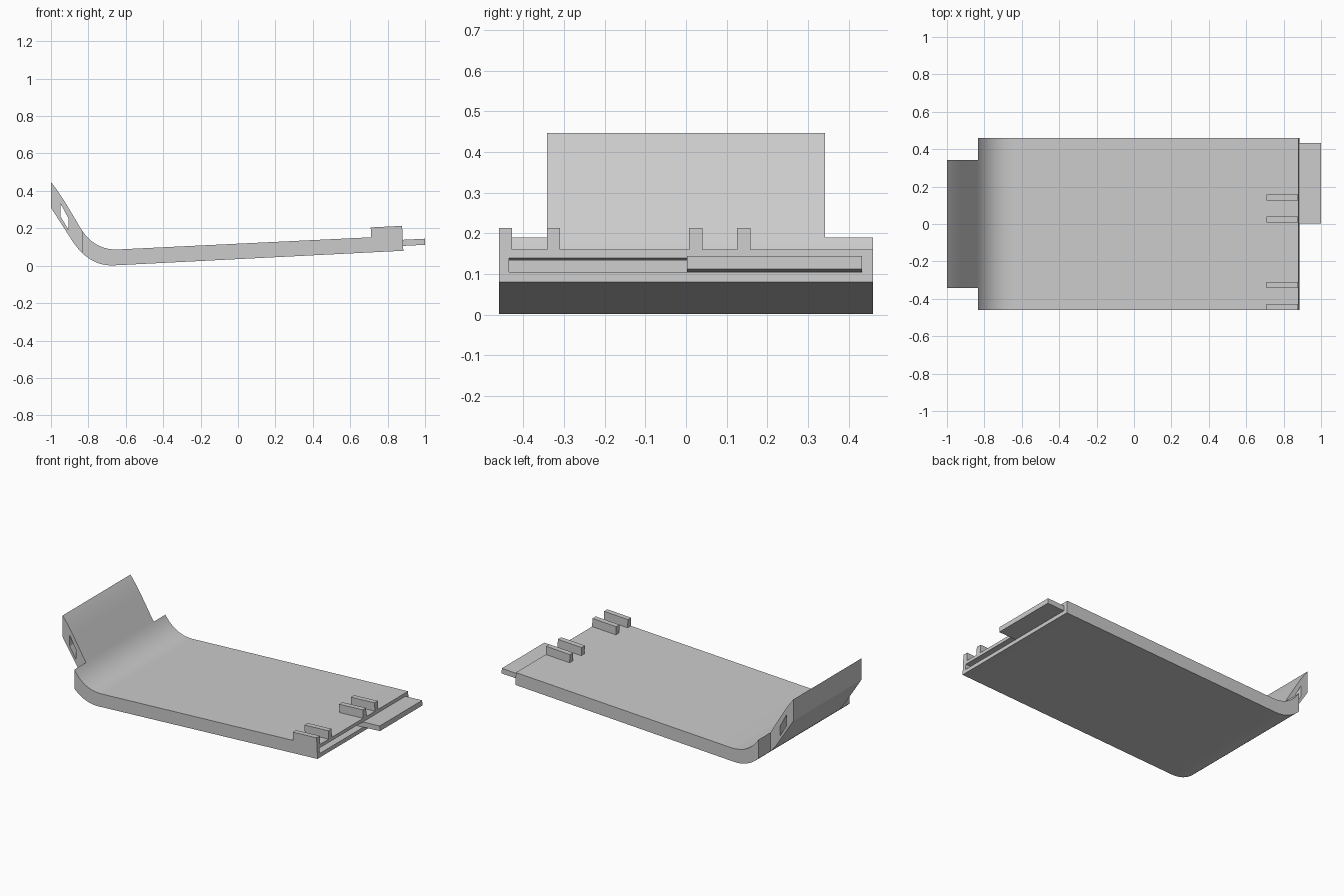
import bpy, bmesh
from mathutils import Vector

cube = bpy.data.objects.get("Cube")
if cube:
    bpy.data.objects.remove(cube, do_unlink=True)

grey = bpy.data.materials.new("mid_grey")
grey.use_nodes = True
GREY = (0.6, 0.6, 0.6, 1)
grey.diffuse_color = GREY
grey.node_tree.nodes["Principled BSDF"].inputs["Base Color"].default_value = GREY

SLOPE = 0.05
END = 0.88


def along(x0, x1, low, high):
    """Tilted strip between x0 and x1; heights are given at the socket end."""
    def pt(x, h):
        return (x - SLOPE * (h - 0.16), h + SLOPE * (x - END))
    return [pt(x0, low), pt(x1, low), pt(x1, high), pt(x0, high)]


def bend(a, c, b, steps=14):
    """Quadratic curve from a to b, pulled towards c."""
    a, b, c = Vector(a), Vector(b), Vector(c)
    return [tuple(a * (1 - t) ** 2 + c * 2 * t * (1 - t) + b * t * t)
            for t in (i / steps for i in range(steps + 1))]


def prism(name, profile, y0, y1):
    """Extrude an x-z profile from y0 to y1."""
    bm = bmesh.new()
    face = bm.faces.new([bm.verts.new((x, y0, z)) for x, z in profile])
    new = bmesh.ops.extrude_face_region(bm, geom=[face])["geom"]
    bmesh.ops.translate(bm, vec=(0, y1 - y0, 0),
                        verts=[v for v in new if isinstance(v, bmesh.types.BMVert)])
    bmesh.ops.recalc_face_normals(bm, faces=bm.faces)
    mesh = bpy.data.meshes.new(name)
    bm.to_mesh(mesh)
    bm.free()
    obj = bpy.data.objects.new(name, mesh)
    mesh.materials.append(grey)
    bpy.context.collection.objects.link(obj)
    return obj


# Sloping plate that curls up into a lip
top = (bend((-1, 0.447), (-0.965, 0.405), (-0.92, 0.332), 5)
       + bend((-0.84, 0.198), (-0.769, 0.082), (-0.64, 0.087)))
bottom = bend((-0.89, 0.139), (-0.798, -0.006), (-0.66, 0.002))
(x0, z0), (x1, z1), (x2, z2), (x3, z3) = along(0, END, 0.08, 0.16)
body = prism("plate", top + [(x2, z2), (x1, z1)] + bottom[::-1] + [(-1, 0.31)],
             -0.46, 0.46)

# Cutters: corner notches, lip hole and end socket
notch = [(-1.1, -0.1), (-0.835, -0.1), (-0.835, 0.6), (-1.1, 0.6)]
hole = [(-0.95, 0.335), (-0.905, 0.25), (-0.905, 0.19), (-0.95, 0.265)]
cutters = [
    prism("notch_cutter_front", notch, -0.6, -0.342),
    prism("notch_cutter_back", notch, 0.342, 0.6),
    prism("hole_cutter", hole, -0.5, 0.5),
    prism("socket_cutter", along(0.76, 0.95, 0.105, 0.139), -0.435, 0.432),
]
for cutter in cutters:
    mod = body.modifiers.new(cutter.name, 'BOOLEAN')
    mod.operation = 'DIFFERENCE'
    mod.solver = 'EXACT'
    mod.object = cutter
depsgraph = bpy.context.evaluated_depsgraph_get()
body_mesh = bpy.data.meshes.new_from_object(body.evaluated_get(depsgraph))
body.modifiers.clear()
body.data = body_mesh
for cutter in cutters:
    bpy.data.objects.remove(cutter, do_unlink=True)

# Tongue sliding out of the socket
prism("tongue", along(0.76, 0.998, 0.106, 0.1385), 0.003, 0.432)

# Ribs standing on the plate
for i, y in enumerate((-0.46, -0.342, 0.007, 0.125)):
    prism(f"rib_{i + 1}", along(0.712, END, 0.15, 0.213), y, y + 0.033)

# Smooth the curl, keep the edges crisp
bpy.ops.object.select_all(action='DESELECT')
body.select_set(True)
bpy.context.view_layer.objects.active = body
bpy.ops.object.shade_smooth_by_angle(angle=0.5)
